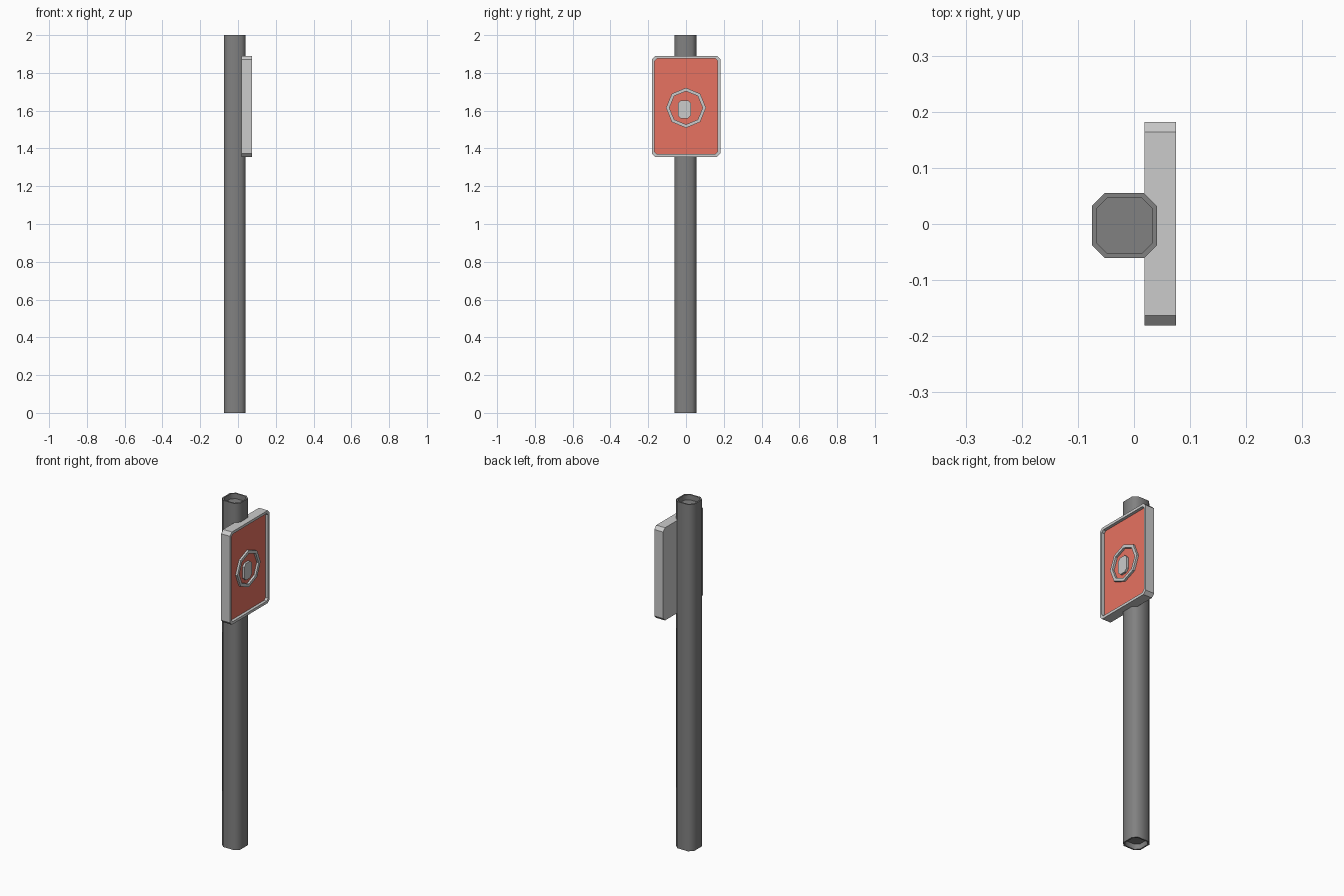
import bpy, bmesh, math

if "Cube" in bpy.data.objects:
    bpy.data.objects.remove(bpy.data.objects["Cube"])


def material(name, rgb):
    m = bpy.data.materials.new(name)
    m.diffuse_color = (*rgb, 1)
    m.use_nodes = True
    m.node_tree.nodes["Principled BSDF"].inputs["Base Color"].default_value = m.diffuse_color
    return m


def chamfered(u0, u1, v0, v1, c):
    """Counter-clockwise rectangle with cut corners."""
    return [(u0 + c, v0), (u1 - c, v0), (u1, v0 + c), (u1, v1 - c),
            (u1 - c, v1), (u0 + c, v1), (u0, v1 - c), (u0, v0 + c)]


def octagon(r, cy, cz):
    return [(cy + r * math.cos(i * math.pi / 4), cz + r * math.sin(i * math.pi / 4))
            for i in range(8)]


def at_x(pts, x):
    return [(x, u, v) for u, v in pts]


def at_z(pts, z):
    return [(u, v, z) for u, v in pts]


def loft(name, rings, cap_start=True, cap_end=True, closed=False, mat=None):
    bm = bmesh.new()
    loops = [[bm.verts.new(p) for p in r] for r in rings]
    pairs = list(zip(loops, loops[1:]))
    if closed:
        pairs.append((loops[-1], loops[0]))
    for a, b in pairs:
        for i in range(len(a)):
            j = (i + 1) % len(a)
            bm.faces.new((a[i], a[j], b[j], b[i]))
    if cap_start:
        bm.faces.new(loops[0][::-1])
    if cap_end:
        bm.faces.new(loops[-1])
    me = bpy.data.meshes.new(name)
    bm.to_mesh(me)
    bm.free()
    ob = bpy.data.objects.new(name, me)
    bpy.context.collection.objects.link(ob)
    if mat:
        me.materials.append(mat)
    return ob


dark = material("dark_metal", (0.22, 0.22, 0.22))
red = material("red_panel", (0.8, 0.17, 0.12))

# Eight-sided post with a thin rim around recessed ends
outer = chamfered(-0.075, 0.041, -0.061, 0.055, 0.023)
inner = chamfered(-0.067, 0.033, -0.053, 0.047, 0.020)
post = loft("post", [at_z(inner, 0.03), at_z(inner, 0), at_z(outer, 0),
                     at_z(outer, 2), at_z(inner, 2), at_z(inner, 1.97)], mat=dark)
bpy.context.view_layer.objects.active = post
post.select_set(True)
bpy.ops.object.shade_smooth_by_angle(angle=math.radians(50))

# Sign box with a raised border
BACK, FACE, FRONT = 0.019, 0.058, 0.075
edge = chamfered(-0.181, 0.182, 1.355, 1.89, 0.018)
lip = chamfered(-0.166, 0.167, 1.370, 1.875, 0.012)
loft("sign_frame", [at_x(edge, BACK), at_x(edge, FRONT), at_x(lip, FRONT),
                    at_x(lip, FACE)], cap_end=False)

# Red sign face
loft("sign_panel", [at_x(lip, FACE)], cap_start=False, mat=red)

# Raised eight-sided ring
big, small = octagon(0.106, 0, 1.615), octagon(0.088, 0, 1.615)
loft("emblem_ring", [at_x(big, FACE), at_x(big, 0.07), at_x(small, 0.07),
                     at_x(small, FACE)], closed=True, cap_start=False, cap_end=False)

# Plain raised block inside the ring
block = chamfered(-0.042, 0.026, 1.558, 1.655, 0.016)
loft("emblem_block", [at_x(block, FACE), at_x(block, 0.07)])
